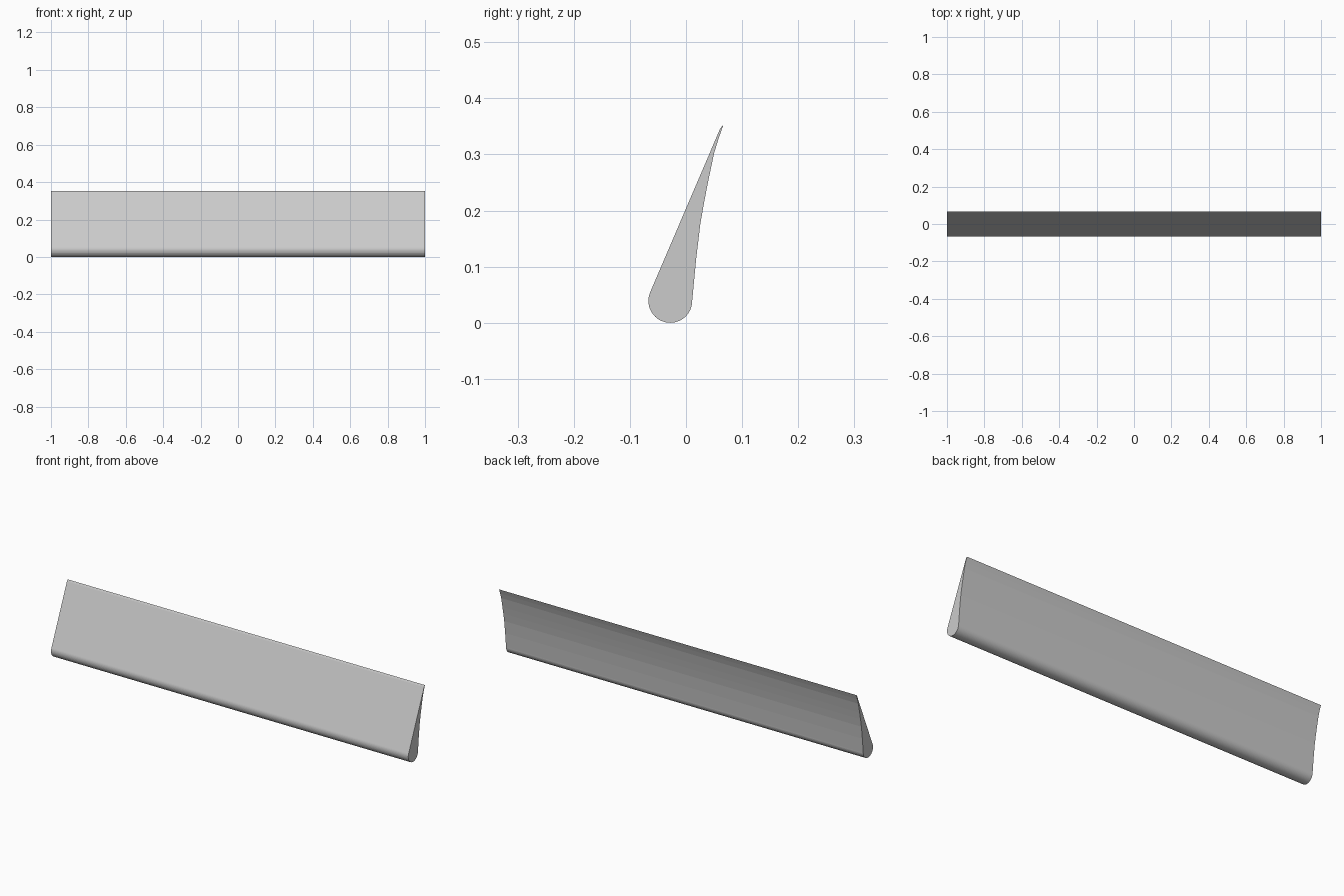
import bpy, bmesh, math

if "Cube" in bpy.data.objects:
    bpy.data.objects.remove(bpy.data.objects["Cube"])

# Cross-section in (y, z): round base, flat front slope, thin tip, concave back
cy, cz, r = -0.028, 0.039, 0.039
start, end, steps = math.radians(157), math.radians(360), 32
profile = []
for i in range(steps + 1):
    a = start + (end - start) * i / steps
    profile.append((cy + r * math.cos(a), cz + r * math.sin(a)))
profile += [(0.018, 0.113), (0.0255, 0.176), (0.0325, 0.216), (0.0395, 0.252),
            (0.050, 0.302), (0.058, 0.328), (0.0665, 0.352),   # concave back to tip
            (0.0635, 0.350), (0.060, 0.344)]                   # slightly rounded lip

# Extrude the section along x
bm = bmesh.new()
face = bm.faces.new([bm.verts.new((-1, y, z)) for y, z in profile])
ext = bmesh.ops.extrude_face_region(bm, geom=[face], use_keep_orig=True)
moved = [v for v in ext["geom"] if isinstance(v, bmesh.types.BMVert)]
bmesh.ops.translate(bm, verts=moved, vec=(2, 0, 0))
bmesh.ops.recalc_face_normals(bm, faces=bm.faces)

mesh = bpy.data.meshes.new("curved_blade")
bm.to_mesh(mesh)
bm.free()
blade = bpy.data.objects.new("curved_blade", mesh)
bpy.context.collection.objects.link(blade)
